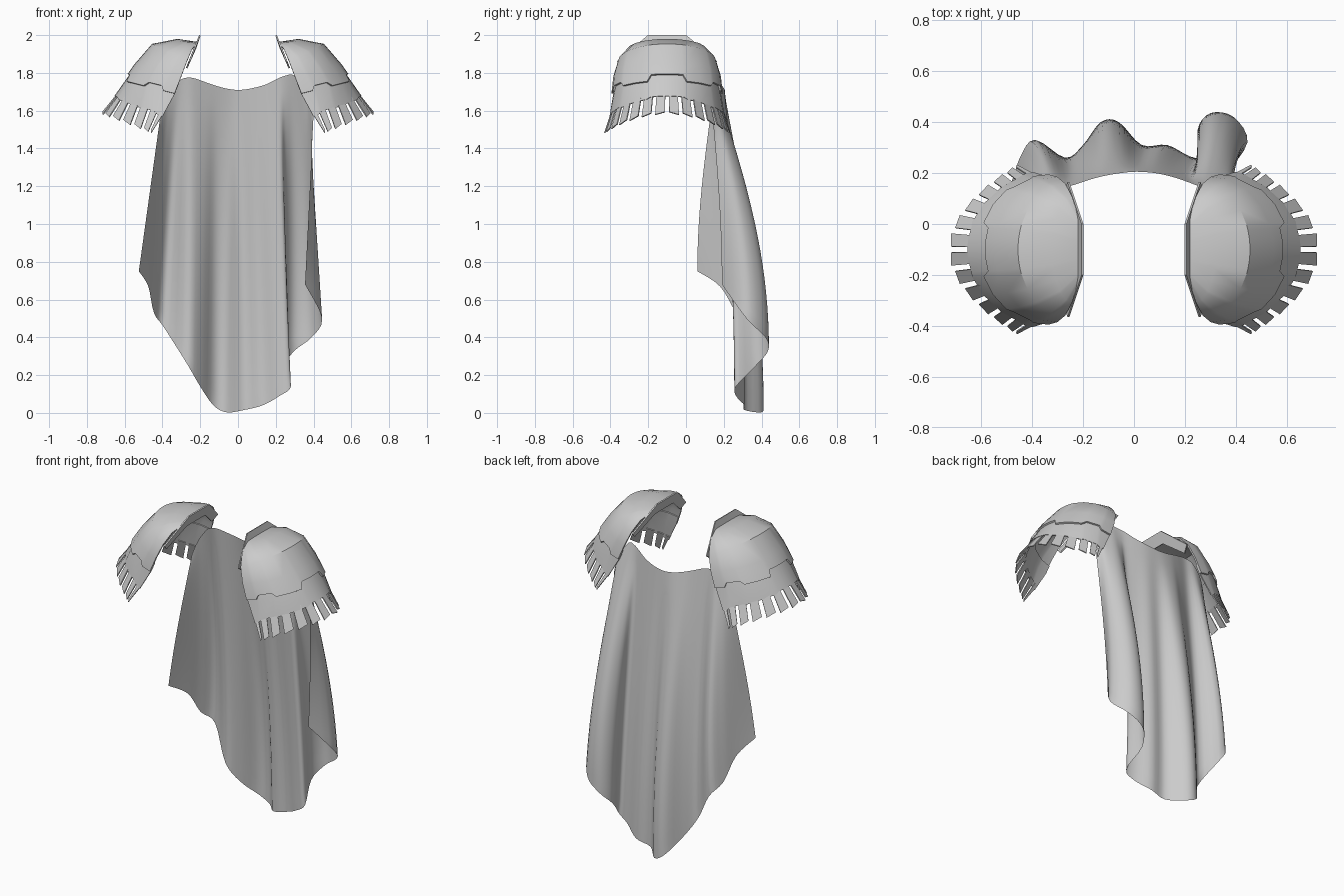
import bpy
import math
from mathutils import Vector

cube = bpy.data.objects.get("Cube")
if cube:
    bpy.data.objects.remove(cube, do_unlink=True)

grey = bpy.data.materials.new("plain grey")
grey.use_nodes = True
colour = (0.6, 0.6, 0.6, 1)
grey.diffuse_color = colour
grey.node_tree.nodes["Principled BSDF"].inputs["Base Color"].default_value = colour


def add_part(name, verts, faces, thickness=0, offset=0, mirrored=True, angle=35):
    """Make a sheet part, thicken it, mirror it and shade it."""
    mesh = bpy.data.meshes.new(name)
    mesh.from_pydata(verts, [], faces)
    mesh.materials.append(grey)
    obj = bpy.data.objects.new(name, mesh)
    bpy.context.collection.objects.link(obj)
    bpy.ops.object.select_all(action="DESELECT")
    obj.select_set(True)
    bpy.context.view_layer.objects.active = obj
    if thickness:
        shell = obj.modifiers.new("shell", "SOLIDIFY")
        shell.thickness = thickness
        shell.offset = offset
        bpy.ops.object.modifier_apply(modifier=shell.name)
    if mirrored:
        pair = obj.modifiers.new("pair", "MIRROR")
        pair.use_mirror_merge = False
        bpy.ops.object.modifier_apply(modifier=pair.name)
    bpy.ops.object.shade_smooth_by_angle(angle=math.radians(angle))
    return obj


def grid(columns):
    """Join columns of points, each running downwards, with quads."""
    n = len(columns[0])
    verts = [p for column in columns for p in column]
    faces = [(c * n + r, (c + 1) * n + r, (c + 1) * n + r + 1, c * n + r + 1)
             for c in range(len(columns) - 1) for r in range(n - 1)]
    return verts, faces


def smooth_path(points, steps):
    """Resample a path with a rounded curve through every point."""
    path = []
    last = len(points) - 1
    for i in range(last):
        a, b, c, d = (points[min(max(k, 0), last)] for k in range(i - 1, i + 3))
        for s in range(steps):
            t = s / steps
            path.append(b + (c - a) * t / 2 + (a * 2 - b * 5 + c * 4 - d) * t * t / 2
                        + (b * 3 - a - c * 3 + d) * t ** 3 / 2)
    path.append(points[last])
    return path


# Cape: neckline and hem, both from the right-hand side to the left
hem = [(-.525, .06, .75), (-.475, .18, .67), (-.445, .265, .53), (-.39, .33, .45),
       (-.27, .26, .26), (-.2, .31, .14), (-.13, .4, .04), (-.06, .4, .003),
       (.03, .31, .015), (.13, .31, .04), (.22, .265, .09), (.28, .265, .14),
       (.25, .37, .25), (.3, .435, .33), (.39, .42, .4), (.445, .32, .5),
       (.355, .19, .68)]
neck = [(-.41, .13, 1.58), (-.39, .14, 1.64), (-.36, .15, 1.7), (-.31, .15, 1.76),
        (-.25, .15, 1.775), (-.17, .175, 1.75), (-.11, .19, 1.73), (-.05, .2, 1.715),
        (.01, .205, 1.71), (.08, .2, 1.72), (.15, .185, 1.74), (.21, .165, 1.77),
        (.25, .15, 1.785), (.29, .14, 1.79), (.33, .14, 1.75), (.37, .15, 1.68),
        (.4, .14, 1.58)]
cape_columns = []
for top, low in zip(smooth_path([Vector(p) for p in neck], 4),
                    smooth_path([Vector(p) for p in hem], 4)):
    column = []
    for r in range(21):
        t = r / 20
        p = top.lerp(low, t)
        p.y = top.y + (low.y - top.y) * math.sin(t * math.pi / 2)
        column.append(p)
    cape_columns.append(column)
add_part("cape", *grid(cape_columns), mirrored=False, angle=80)

# Shoulder armour rows: end x, end z, half width, middle x, middle z, roundness
rows = [(.22, 1.95, .12, .222, 1.955, 1), (.245, 1.92, .2, .32, 1.97, 1),
        (.27, 1.86, .25, .45, 1.945, 1), (.3, 1.78, .275, .54, 1.84, 1),
        (.335, 1.69, .285, .6, 1.755, 1), (.4, 1.57, .305, .66, 1.67, 1.5),
        (.46, 1.48, .335, .73, 1.58, 2)]


def armour_point(v, degrees, inset=0):
    """Point on the armour surface: v runs down the rows, degrees front to back."""
    i = min(int(v), len(rows) - 2)
    xe, ze, w, xm, zm, power = (a + (b - a) * (v - i)
                                for a, b in zip(rows[i], rows[i + 1]))
    a = math.radians(degrees)
    bulge = max(math.cos(a), 0) ** power
    return Vector((xe + (xm - inset - xe) * bulge,
                   -.1 + (w - inset) * math.sin(a),
                   ze + (zm - ze) * bulge))


# Column angles, with close pairs where the rim steps
half = [8, 17, 21, 37, 53, 57, 73, 77, 90]
angles = half[::-1] + [0] + [-a for a in half]


def rim(degrees):
    """Height of the stepped rim: a tab in the middle and one on each side."""
    a = abs(degrees)
    return .4 if a < 20 else .25 if 55 < a < 75 else 0


dome = [[armour_point(v, a) for v in (0, 1, 2, 3, 4 - rim(a))] for a in angles]
add_part("shoulder_domes", *grid(dome), thickness=.01, offset=1)

band = [[armour_point(v, a) for v in (3.4, 4, 5 - rim(a) / 4)] for a in angles]
add_part("shoulder_lower_bands", *grid(band), thickness=.006, offset=-1)

# Fringe of short flat tabs below the band
tab_verts, tab_faces = [], []
count = 14
for k in range(count):
    mid = 84 - 168 * k / (count - 1)
    lean = math.copysign(.06, mid)
    n = len(tab_verts)
    tab_verts += [armour_point(4.8, mid + 4.5, .008), armour_point(4.8, mid - 4.5, .008),
                  armour_point(5.92 - lean, mid - 4.5, .004),
                  armour_point(5.92 + lean, mid + 4.5, .004)]
    tab_faces.append((n, n + 1, n + 2, n + 3))
add_part("shoulder_fringe_tabs", tab_verts, tab_faces, thickness=.006, offset=0)

# Upright neck guard along the inner edge of each dome
guard = []
for y, x_out, z_out, y_in, x_in, z_in in (
        (.265, .257, 1.86, .225, .272, 1.825), (.1, .202, 2, .09, .225, 1.93)):
    guard.append([Vector((x_out, y, z_out)), Vector((x_in, y_in, z_in))])
guard += [[Vector((p.x, -p.y, p.z)) for p in column] for column in guard[::-1]]
for column in guard:
    for p in column:
        p.y -= .1
add_part("neck_guards", *grid(guard), thickness=.008, offset=0)
